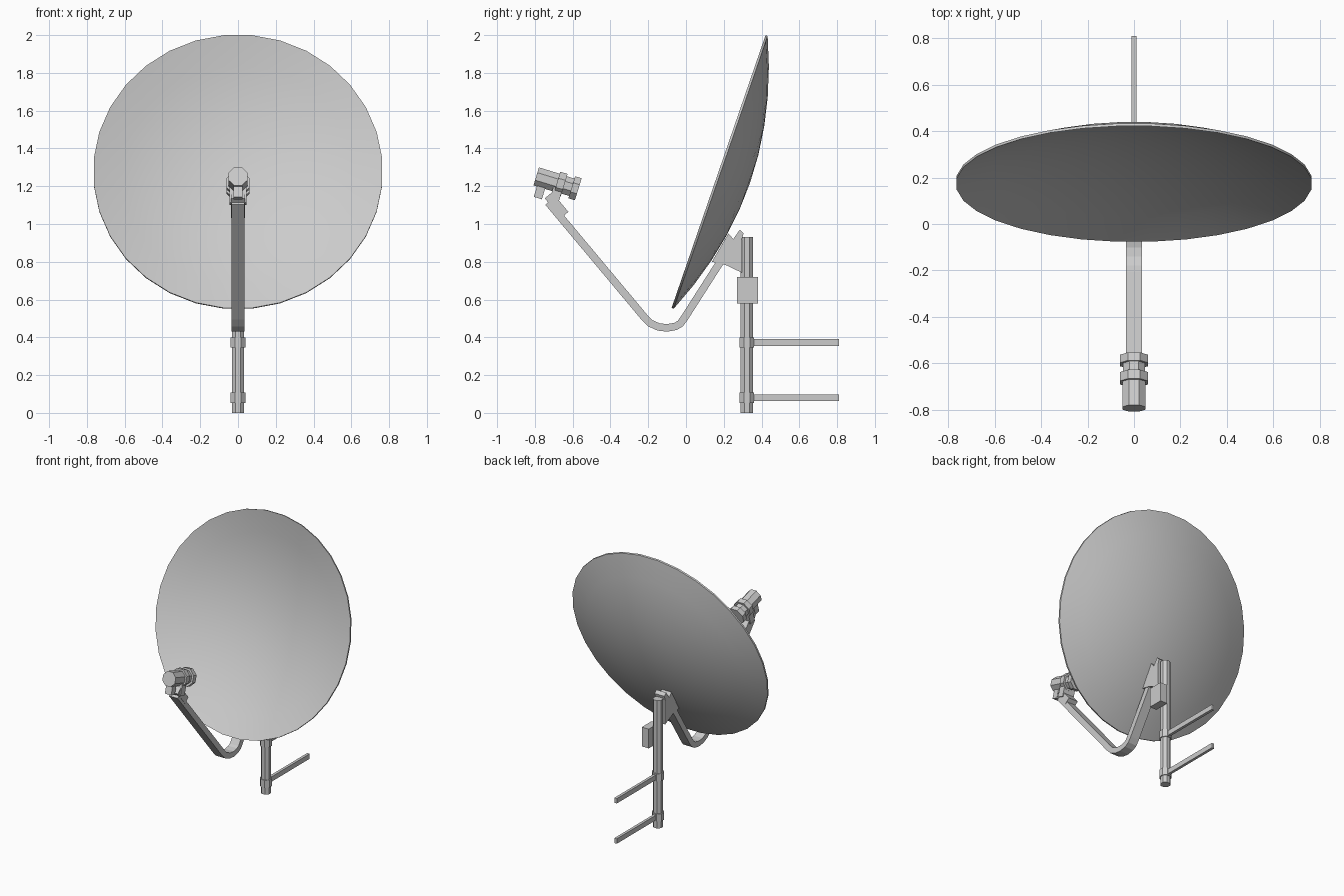
import bpy, bmesh, math
from mathutils import Matrix, Vector

cube = bpy.data.objects.get("Cube")
if cube:
    bpy.data.objects.remove(cube)

grey = bpy.data.materials.new("light_grey")
grey.use_nodes = True
grey.diffuse_color = (0.6, 0.6, 0.6, 1)
grey.node_tree.nodes["Principled BSDF"].inputs["Base Color"].default_value = (0.6, 0.6, 0.6, 1)


def finish(name, bm, smooth=None):
    bmesh.ops.recalc_face_normals(bm, faces=bm.faces[:])
    mesh = bpy.data.meshes.new(name)
    bm.to_mesh(mesh)
    bm.free()
    mesh.materials.append(grey)
    obj = bpy.data.objects.new(name, mesh)
    bpy.context.collection.objects.link(obj)
    if smooth:
        bpy.ops.object.select_all(action='DESELECT')
        obj.select_set(True)
        bpy.context.view_layer.objects.active = obj
        bpy.ops.object.shade_smooth_by_angle(angle=math.radians(smooth))
    return obj


def box(name, center, size, tilt=0):
    """Box tilted about x by the given degrees."""
    bm = bmesh.new()
    place = Matrix.Translation(center) @ Matrix.Rotation(math.radians(tilt), 4, 'X')
    bmesh.ops.create_cube(bm, size=1, matrix=place @ Matrix.Diagonal((*size, 1)))
    return finish(name, bm)


def side_profile(name, points, half_width):
    """Extrude an outline in the y-z plane symmetrically across x."""
    bm = bmesh.new()
    face = bm.faces.new([bm.verts.new((-half_width, y, z)) for y, z in points])
    out = bmesh.ops.extrude_face_region(bm, geom=[face])
    verts = [v for v in out["geom"] if isinstance(v, bmesh.types.BMVert)]
    bmesh.ops.translate(bm, verts=verts, vec=(2 * half_width, 0, 0))
    return finish(name, bm)


def lathe(name, profile, place, sides, smooth=None):
    """Revolve (radius, height) pairs round local z; both ends close."""
    bm = bmesh.new()
    rings = []
    for r, h in profile:
        if r == 0:
            rings.append([bm.verts.new(place @ Vector((0, 0, h)))] * sides)
            continue
        angles = [(i + 0.5) * math.tau / sides for i in range(sides)]
        rings.append([bm.verts.new(place @ Vector((r * math.cos(a), r * math.sin(a), h)))
                      for a in angles])
    for low, high in zip(rings, rings[1:]):
        for i in range(sides):
            j = (i + 1) % sides
            bm.faces.new(list(dict.fromkeys((low[i], low[j], high[j], high[i]))))
    for end in (rings[0], rings[-1]):
        if len(set(end)) > 1:
            bm.faces.new(end)
    return finish(name, bm, smooth)


# Reflector: thin parabolic shell, local z points to its back
R, DEPTH, SKIN = 0.767, 0.165, 0.008
radii = [R * k / 5 for k in range(6)]
bowl = [(r, DEPTH * (1 - (r / R) ** 2)) for r in radii]
shell = [(r, h - SKIN) for r, h in bowl] + [(r, h + SKIN / 2) for r, h in reversed(bowl)]
dish_place = Matrix.Translation((0, 0.18, 1.275)) @ Matrix.Rotation(math.radians(-109), 4, 'X')
lathe("dish_reflector", shell, dish_place, 32, 35)

# Mast with clamps and wall stays
POLE_Y = 0.322
pole_place = Matrix.Translation((0, POLE_Y, 0))
lathe("mast", [(0.035, 0), (0.035, 0.93)], pole_place, 8)
for label, z in (("lower", 0.08), ("upper", 0.373)):
    lathe(label + "_clamp", [(0.042, z - 0.027), (0.042, z + 0.027)], pole_place, 8)
    box(label + "_wall_stay", (0, 0.58, z), (0.02, 0.46, 0.036))

# Box on the side of the mast
box("junction_box", (0.062, 0.325, 0.65), (0.056, 0.11, 0.14))

# Brackets between dish, arm and mast
side_profile("mast_bracket", [(0.206, 0.785), (0.296, 0.742), (0.296, 0.915), (0.206, 0.87)], 0.04)
side_profile("dish_bracket", [(0.137, 0.80), (0.205, 0.785), (0.29, 0.9), (0.305, 0.95),
                              (0.285, 0.97), (0.25, 0.92), (0.225, 0.95)], 0.04)

# Feed arm: bent flat bar, offset both ways from its centre line
path = [Vector(p) for p in ((-0.73, 1.115), (-0.222, 0.508), (-0.19, 0.475), (-0.145, 0.455),
                            (-0.1, 0.45), (-0.055, 0.458), (-0.03, 0.473), (-0.008, 0.503),
                            (0.22, 0.86))]
sides = ([], [])
for i, p in enumerate(path):
    run = (path[min(i + 1, len(path) - 1)] - path[max(i - 1, 0)]).normalized()
    across = Vector((-run.y, run.x)) * 0.02
    sides[0].append(p + across)
    sides[1].append(p - across)
side_profile("feed_arm", sides[0] + sides[1][::-1], 0.035)

# Receiver: stepped barrel aimed at the dish
TILT = -17
feed_place = Matrix.Translation((0, -0.793, 1.252)) @ Matrix.Rotation(math.radians(TILT - 90), 4, 'X')
lathe("receiver", [(0.054, 0), (0.054, 0.115), (0.066, 0.115), (0.066, 0.155), (0.052, 0.155),
                   (0.052, 0.197), (0.066, 0.197), (0.066, 0.233)], feed_place, 8)
box("receiver_plug", (0, -0.772, 1.178), (0.05, 0.045, 0.085), TILT)
box("receiver_holder", (0, -0.69, 1.15), (0.09, 0.05, 0.09), TILT)
box("arm_clamp", (0, -0.685, 1.1), (0.075, 0.135, 0.05), -50)
